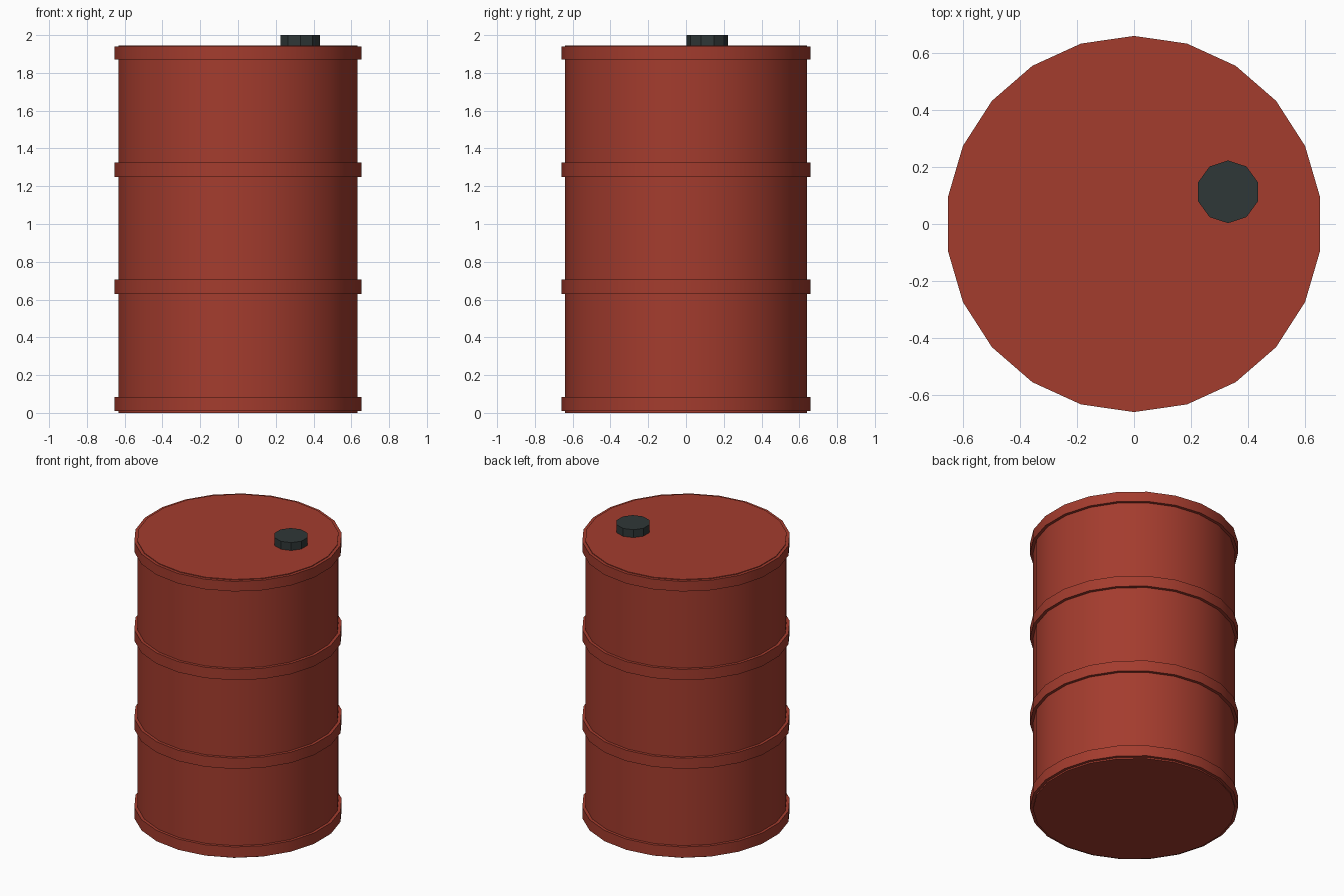
import bpy, bmesh, math

if "Cube" in bpy.data.objects:
    bpy.data.objects.remove(bpy.data.objects["Cube"])


def material(name, rgb):
    m = bpy.data.materials.new(name)
    m.diffuse_color = (*rgb, 1.0)
    m.use_nodes = True
    m.node_tree.nodes["Principled BSDF"].inputs["Base Color"].default_value = m.diffuse_color
    return m


def lathe(name, profile, sides, mat, centre=(0, 0)):
    """Spin an (r, z) profile, first vertex towards +y, and cap both ends."""
    bm = bmesh.new()
    rings = []
    for r, z in profile:
        ring = []
        for i in range(sides):
            a = math.pi / 2 + 2 * math.pi * i / sides
            ring.append(bm.verts.new((r * math.cos(a), r * math.sin(a), z)))
        rings.append(ring)
    for low, high in zip(rings, rings[1:]):
        for i in range(sides):
            j = (i + 1) % sides
            bm.faces.new((low[i], low[j], high[j], high[i]))
    bm.faces.new(rings[0][::-1])
    bm.faces.new(rings[-1])
    mesh = bpy.data.meshes.new(name)
    bm.to_mesh(mesh)
    bm.free()
    mesh.materials.append(mat)
    ob = bpy.data.objects.new(name, mesh)
    ob.location = (*centre, 0)
    bpy.context.collection.objects.link(ob)
    bpy.ops.object.select_all(action='DESELECT')
    ob.select_set(True)
    bpy.context.view_layer.objects.active = ob
    bpy.ops.object.shade_smooth_by_angle(angle=math.radians(30))
    return ob


red = material("red_paint", (0.37, 0.045, 0.027))
dark = material("dark_cap", (0.028, 0.038, 0.038))

# Drum wall with four raised hoops
WALL, HOOP, HOOP_H = 0.64, 0.66, 0.075
profile = [(WALL, 0.0)]
for k in range(4):
    z = 0.01 + 0.62 * k
    profile += [(WALL, z), (HOOP, z), (HOOP, z + HOOP_H), (WALL, z + HOOP_H)]
profile.append((WALL, 1.945))
# Top hoop ends just below the lid
profile[-2] = (WALL, 1.94)
profile[-3] = (HOOP, 1.94)
lathe("drum", profile, 22, red)

# Filler cap on the lid
lathe("filler_cap", [(0.11, 1.94), (0.11, 2.0)], 10, dark, (0.33, 0.113))
